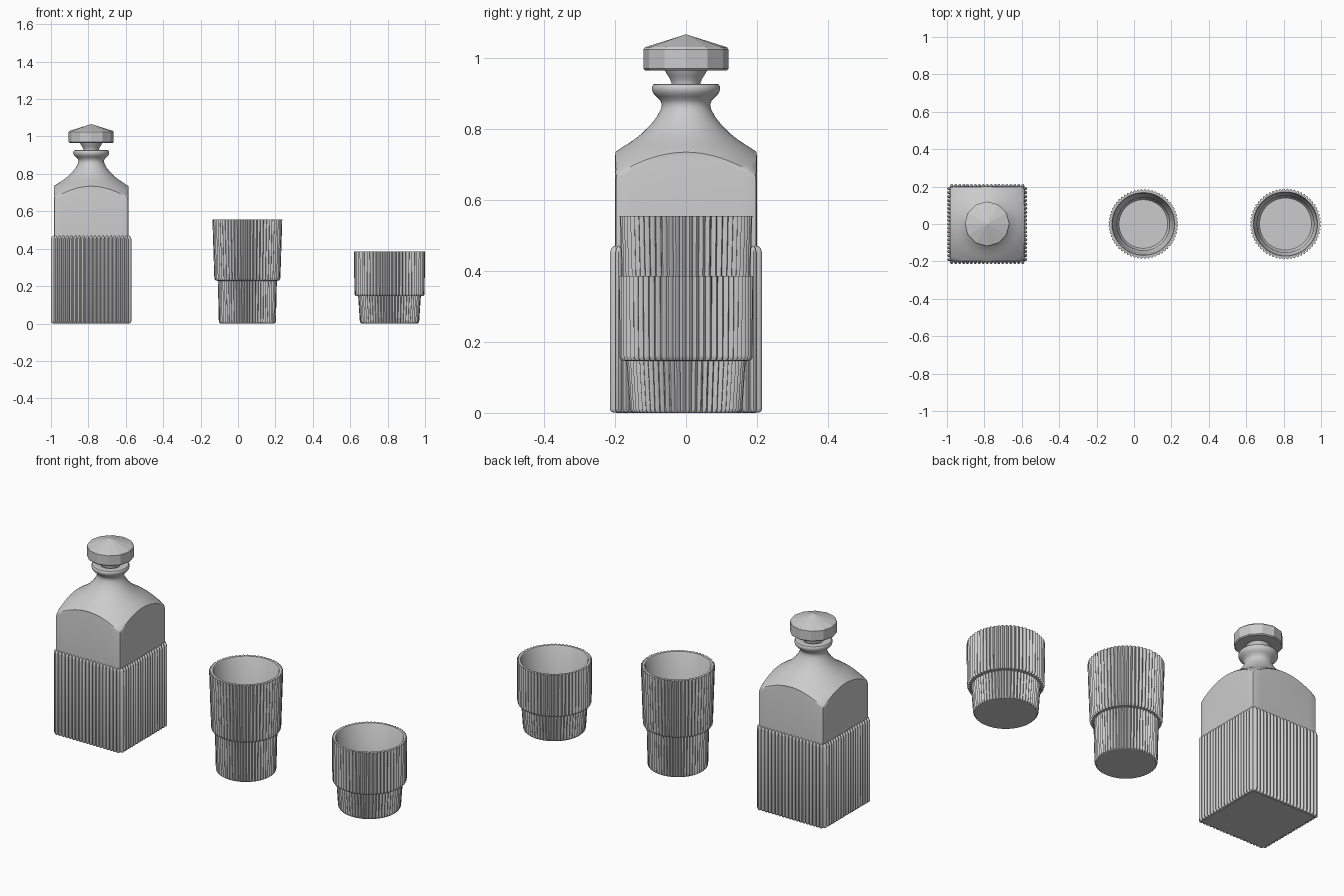
import bpy, bmesh, math
from math import sin, cos, pi

if "Cube" in bpy.data.objects:
    bpy.data.objects.remove(bpy.data.objects["Cube"])


def loft(bm, rings):
    """Skin closed rings of 3D points and cap both ends."""
    vs = [[bm.verts.new(p) for p in ring] for ring in rings]
    for a, b in zip(vs, vs[1:]):
        n = len(a)
        for i in range(n):
            bm.faces.new((a[i], a[(i + 1) % n], b[(i + 1) % n], b[i]))
    bm.faces.new(vs[0][::-1])
    bm.faces.new(vs[-1])


def finish(bm, name, x, angle=None):
    bmesh.ops.recalc_face_normals(bm, faces=bm.faces)
    me = bpy.data.meshes.new(name)
    bm.to_mesh(me)
    bm.free()
    ob = bpy.data.objects.new(name, me)
    bpy.context.collection.objects.link(ob)
    ob.location.x = x
    if angle:
        bpy.ops.object.select_all(action='DESELECT')
        ob.select_set(True)
        bpy.context.view_layer.objects.active = ob
        bpy.ops.object.shade_smooth_by_angle(angle=math.radians(angle))
    return ob


def circle(r, z, n, turn=0.0):
    return [(r * cos(2 * pi * i / n + turn), r * sin(2 * pi * i / n + turn), z) for i in range(n)]


DX = -0.785      # decanter centre
SEG = 96
HALF = 0.2       # half width of the square bottle


def square_r(a, half):
    p = 40
    return half * (abs(cos(a)) ** p + abs(sin(a)) ** p) ** (-1 / p)


def dome_z(r):
    return 0.741 - 0.72 * (r - 0.19) - 0.9 * (r - 0.19) ** 2


def square_ring(zfun, half=HALF):
    ring = []
    for i in range(SEG):
        a = 2 * pi * i / SEG
        r = square_r(a, half)
        ring.append((r * cos(a), r * sin(a), zfun(r)))
    return ring


# Decanter: square body whose flat sides meet a round shoulder, then neck and lip
rings = [square_ring(lambda r: 0.0, 0.196), square_ring(lambda r: 0.004),
         square_ring(lambda r: 0.47), square_ring(lambda r: dome_z(r) - 0.012),
         square_ring(lambda r: dome_z(r) - 0.004, 0.1985)]
for t in (0.95, 0.7, 0.4, 0.15):
    ring = []
    for i in range(SEG):
        a = 2 * pi * i / SEG
        r = 0.185 + (square_r(a, HALF) - 0.185) * t
        ring.append((r * cos(a), r * sin(a), dome_z(r)))
    rings.append(ring)
for r, z in [(0.17, 0.754), (0.15, 0.767), (0.125, 0.786), (0.1, 0.811), (0.082, 0.834),
             (0.071, 0.855), (0.068, 0.868), (0.072, 0.88), (0.083, 0.891), (0.092, 0.9),
             (0.096, 0.91), (0.096, 0.919), (0.092, 0.925), (0.085, 0.927), (0.06, 0.927),
             (0.05, 0.922), (0.045, 0.9)]:
    rings.append(circle(r, z, SEG))
bm = bmesh.new()
loft(bm, rings)
finish(bm, "decanter_body", DX, 40)

# Rounded vertical ribs on the four sides of the decanter
RIBS = 19
pitch = 2 * HALF / RIBS
bm = bmesh.new()
for side in range(4):
    ca, sa = round(cos(side * pi / 2)), round(sin(side * pi / 2))
    for k in range(RIBS):
        c = -HALF + pitch * (k + 0.5)
        rib = []
        for z, s in [(0.001, 0.45), (0.005, 0.85), (0.012, 1), (0.45, 1), (0.462, 0.75), (0.47, 0.2)]:
            ring = []
            for i in range(10):
                a = 2 * pi * i / 10
                u, v = HALF + 0.0145 * s * cos(a), c + 0.0098 * s * sin(a)
                ring.append((u * ca - v * sa, u * sa + v * ca, z))
            rib.append(ring)
        loft(bm, rib)
finish(bm, "decanter_ribs", DX, 45)

# Faceted stopper head and its round flared stem
bm = bmesh.new()
loft(bm, [circle(r, z, 12, pi / 12 * 0) for r, z in
          [(0.115, 0.965), (0.12, 0.97), (0.12, 1.024), (0.115, 1.03), (0.0005, 1.066)]])
finish(bm, "stopper_head", DX)
bm = bmesh.new()
loft(bm, [circle(r, z, 40) for r, z in
          [(0.04, 0.902), (0.041, 0.93), (0.045, 0.94), (0.051, 0.95), (0.056, 0.958), (0.06, 0.967)]])
finish(bm, "stopper_stem", DX, 40)


def tumbler(name, x, profile, ribs=60, steps=4):
    """Profile rows are radius, height, rib depth; goes up the outside and down the inside."""
    n = ribs * steps
    rings = []
    for r, z, d in profile:
        ring = []
        for i in range(n):
            a = 2 * pi * i / n
            q = r - d * (1 - abs(sin(pi * i / steps)))
            ring.append((q * cos(a), q * sin(a), z))
        rings.append(ring)
    bm = bmesh.new()
    loft(bm, rings)
    finish(bm, name, x, 40)


D = 0.011
# Tall stepped tumbler
tumbler("tall_glass", 0.05, [
    (0.143, 0, 0), (0.150, 0.004, 0.006), (0.153, 0.012, D), (0.158, 0.228, D),
    (0.170, 0.230, D), (0.175, 0.236, D), (0.177, 0.245, D), (0.187, 0.555, D),
    (0.168, 0.555, 0), (0.164, 0.550, 0), (0.156, 0.26, 0), (0.150, 0.235, 0),
    (0.141, 0.215, 0), (0.138, 0.04, 0), (0.130, 0.03, 0)])
# Short stepped tumbler
tumbler("short_glass", 0.81, [
    (0.150, 0, 0), (0.156, 0.004, 0.006), (0.159, 0.012, D), (0.168, 0.146, D),
    (0.182, 0.148, D), (0.187, 0.153, D), (0.188, 0.162, D), (0.190, 0.385, D),
    (0.172, 0.385, 0), (0.168, 0.380, 0), (0.166, 0.175, 0), (0.160, 0.155, 0),
    (0.152, 0.14, 0), (0.147, 0.04, 0), (0.139, 0.03, 0)])
